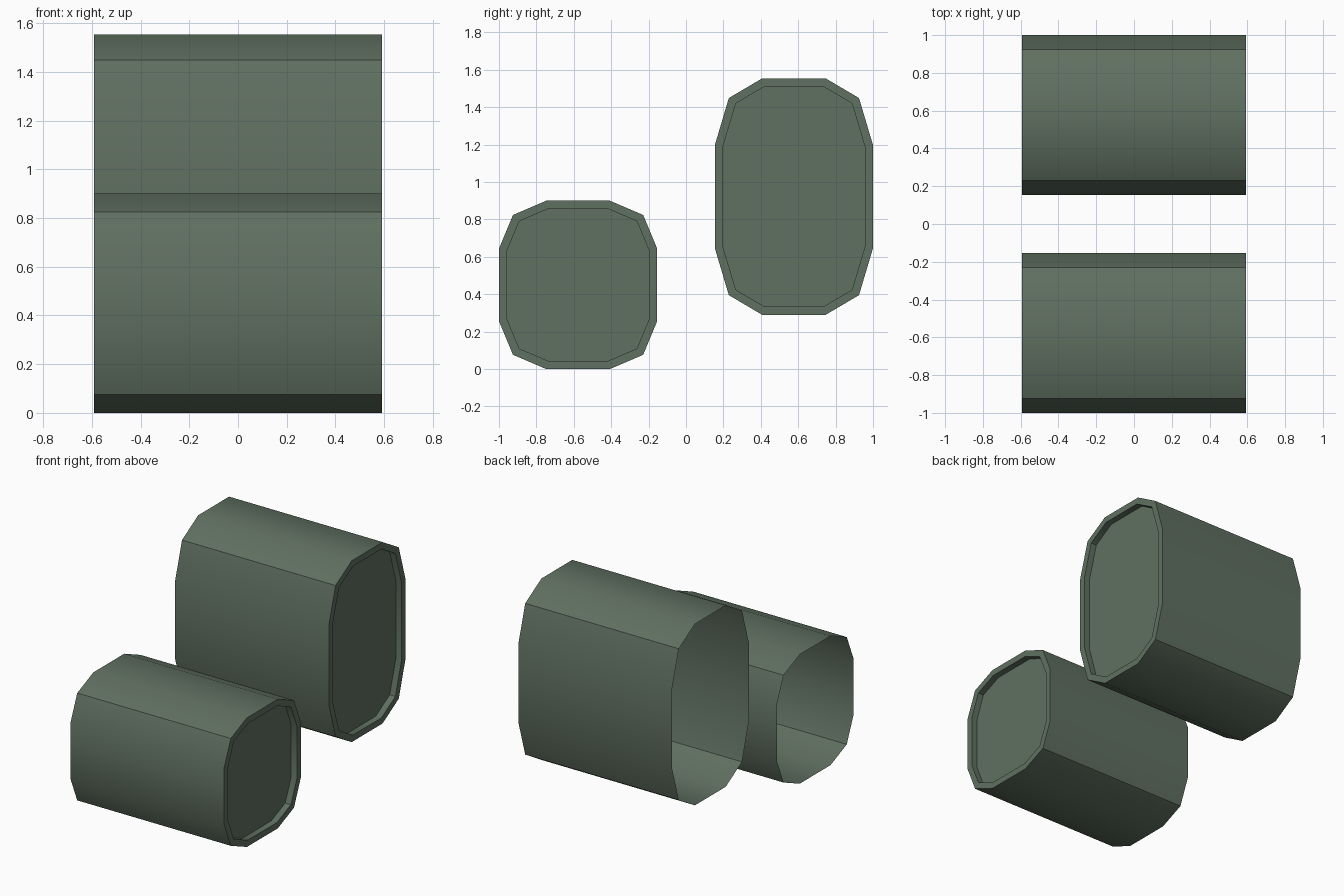
import bpy, bmesh, math

cube = bpy.data.objects.get("Cube")
if cube:
    bpy.data.objects.remove(cube, do_unlink=True)

HALF_LENGTH = 0.592
RIM = 0.044

green = bpy.data.materials.new("muted green")
green.use_nodes = True
green.diffuse_color = (0.117, 0.162, 0.119, 1)
green.node_tree.nodes["Principled BSDF"].inputs["Base Color"].default_value = green.diffuse_color


def make_barrel(name, y_mid, z_mid, quarter):
    """Twelve-sided tube along x: open at -x, recessed cap at +x."""
    # Mirror one quarter of the outline into a full loop
    half = quarter + [(-y, z) for y, z in reversed(quarter)]
    outline = half + [(-y, -z) for y, z in half]
    bm = bmesh.new()
    ends = [[bm.verts.new((x, y_mid + y, z_mid + z)) for y, z in outline]
            for x in (-HALF_LENGTH, HALF_LENGTH)]

    # Side walls and closed end
    n = len(outline)
    for i in range(n):
        j = (i + 1) % n
        bm.faces.new((ends[0][i], ends[0][j], ends[1][j], ends[1][i]))
    cap = bm.faces.new(ends[1])
    bmesh.ops.recalc_face_normals(bm, faces=bm.faces)

    # Flat rim, then sink the cap
    bmesh.ops.inset_individual(bm, faces=[cap], thickness=RIM, use_even_offset=True)
    sunk = bmesh.ops.extrude_discrete_faces(bm, faces=[cap])["faces"][0]
    bmesh.ops.translate(bm, verts=sunk.verts, vec=(-RIM, 0, 0))

    mesh = bpy.data.meshes.new(name)
    bm.to_mesh(mesh)
    bm.free()
    mesh.materials.append(green)
    obj = bpy.data.objects.new(name, mesh)
    bpy.context.collection.objects.link(obj)
    bpy.ops.object.select_all(action="DESELECT")
    obj.select_set(True)
    bpy.context.view_layer.objects.active = obj
    bpy.ops.object.shade_smooth_by_angle(angle=math.radians(36))
    return obj


make_barrel("front_barrel", -0.577, 0.45, [(0.423, 0.194), (0.348, 0.374), (0.17, 0.45)])
make_barrel("rear_barrel", 0.577, 0.922, [(0.423, 0.275), (0.348, 0.527), (0.17, 0.632)])
